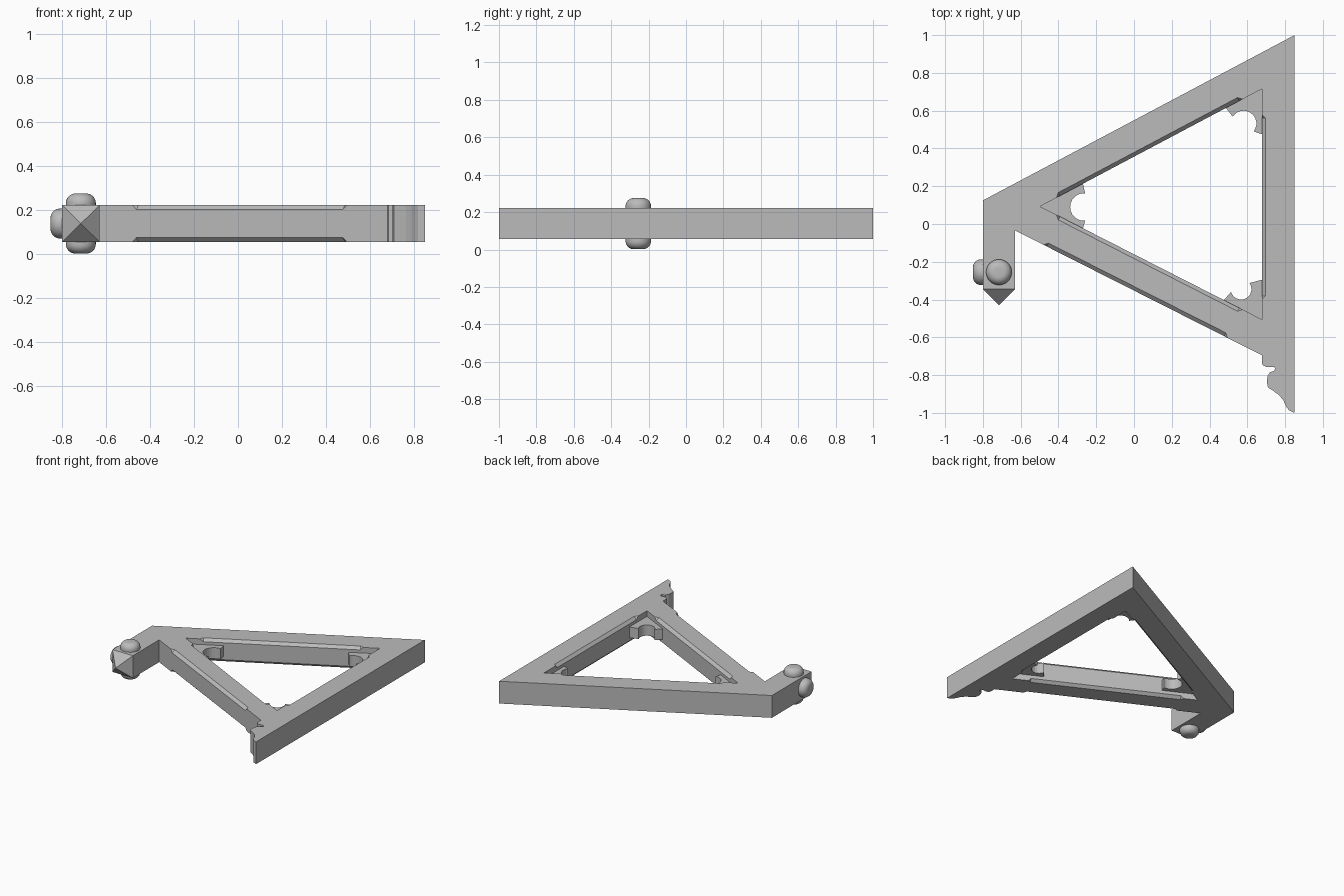
import bpy, bmesh, math
from mathutils import Vector

cube = bpy.data.objects.get("Cube")
if cube:
    bpy.data.objects.remove(cube, do_unlink=True)

BOTTOM, TOP = 0.055, 0.222
MID = (BOTTOM + TOP) / 2

grey = bpy.data.materials.new("plain grey")
grey.use_nodes = True
grey.diffuse_color = (0.5, 0.5, 0.5, 1)
grey.node_tree.nodes["Principled BSDF"].inputs["Base Color"].default_value = (0.5, 0.5, 0.5, 1)


def finish(name, bm):
    bmesh.ops.recalc_face_normals(bm, faces=bm.faces)
    mesh = bpy.data.meshes.new(name)
    bm.to_mesh(mesh)
    bm.free()
    mesh.materials.append(grey)
    obj = bpy.data.objects.new(name, mesh)
    bpy.context.collection.objects.link(obj)
    return obj


def prism(name, points, z0, z1):
    bm = bmesh.new()
    face = bm.faces.new([bm.verts.new((x, y, z0)) for x, y in points])
    new = bmesh.ops.extrude_face_region(bm, geom=[face])["geom"]
    verts = [v for v in new if isinstance(v, bmesh.types.BMVert)]
    bmesh.ops.translate(bm, verts=verts, vec=(0, 0, z1 - z0))
    return finish(name, bm)


def arc(center, radius, start, end, steps=12):
    angles = [math.radians(start + (end - start) * i / steps) for i in range(steps + 1)]
    return [(center[0] + radius * math.cos(a), center[1] + radius * math.sin(a)) for a in angles]


def carve(target, cutter):
    cutter.hide_render = True
    mod = target.modifiers.new("carve", "BOOLEAN")
    mod.operation = "DIFFERENCE"
    mod.solver = "EXACT"
    mod.object = cutter
    bpy.context.view_layer.objects.active = target
    bpy.ops.object.modifier_apply(modifier=mod.name)
    bpy.data.objects.remove(cutter, do_unlink=True)


def chamfer_bar(start, end, z, size=0.02):
    # Diamond bar with pointed ends, for stopped chamfers
    a, b = Vector((*start, z)), Vector((*end, z))
    along = (b - a).normalized()
    side = Vector((-along.y, along.x, 0)) * size
    up = Vector((0, 0, size))
    bm = bmesh.new()
    rings = [[bm.verts.new(p + d) for d in (side, up, -side, -up)]
             for p in (a + along * size, b - along * size)]
    tips = [bm.verts.new(a), bm.verts.new(b)]
    for i in range(4):
        j = (i + 1) % 4
        bm.faces.new((rings[0][i], rings[0][j], rings[1][j], rings[1][i]))
        for ring, tip in zip(rings, tips):
            bm.faces.new((ring[i], ring[j], tip))
    return finish("chamfer_cutter", bm)


# Triangular frame with front post and moulded foot
foot = [(0.677, -0.737), (0.684, -0.75), (0.7, -0.756), (0.742, -0.756), (0.747, -0.766),
        (0.742, -0.777), (0.72, -0.785), (0.707, -0.805), (0.703, -0.835), (0.709, -0.865),
        (0.735, -0.882), (0.765, -0.903), (0.79, -0.932), (0.805, -0.965), (0.82, -0.986),
        (0.85, -1.0)]
outline = [(0.85, 1.0), (-0.8, 0.125), (-0.8, -0.345), (-0.63, -0.345), (-0.63, -0.034),
           (0.677, -0.695)] + foot
frame = prism("bracket_frame", outline, BOTTOM, TOP)
apex, back, front = (-0.497, 0.093), (0.677, 0.715), (0.677, -0.505)
carve(frame, prism("opening_cutter", [apex, back, front], 0, 0.3))


def on_line(p, q, x):
    return (x, p[1] + (q[1] - p[1]) * (x - p[0]) / (q[0] - p[0]))


# Stopped chamfers on the top and bottom edges
chamfers = [(on_line(apex, back, -0.41), on_line(apex, back, 0.575)),
            (on_line(apex, front, -0.41), on_line(apex, front, 0.575)),
            ((0.677, 0.58), (0.677, -0.4)),
            (on_line((-0.63, -0.034), (0.677, -0.695), -0.48),
             on_line((-0.63, -0.034), (0.677, -0.695), 0.495))]
for start, end in chamfers:
    for z in (BOTTOM, TOP):
        carve(frame, chamfer_bar(start, end, z))

# Scalloped plates in the three inner corners
prism("apex_corner_plate", [apex, on_line(apex, back, -0.27)]
      + arc((-0.265, 0.09), 0.073, 85, 275) + [on_line(apex, front, -0.27)], 0.1, 0.18)
prism("back_corner_plate", [back, on_line(apex, back, 0.487)]
      + arc((0.58, 0.532), 0.068, 148, -38) + [(0.677, 0.475)], 0.1, 0.18)
prism("front_corner_plate", [front, on_line(apex, front, 0.476)]
      + arc((0.567, -0.345), 0.055, 195, 396) + [(0.677, -0.295)], 0.1, 0.18)

# Pointed end of the post
bm = bmesh.new()
base = [bm.verts.new((x, -0.345, z)) for x, z in
        ((-0.8, BOTTOM), (-0.63, BOTTOM), (-0.63, TOP), (-0.8, TOP))]
tip = bm.verts.new((-0.715, -0.43, MID))
for i in range(4):
    bm.faces.new((base[i], base[(i + 1) % 4], tip))
finish("post_point", bm)


# Rounded studs around the post
def stud(name, location, rotation):
    bm = bmesh.new()
    profile = [(0.068, 0)] + arc((0.025, 0.01), 0.043, 0, 90, 8) + [(0, 0.053)]
    verts = [bm.verts.new((r, 0, z)) for r, z in profile]
    edges = [bm.edges.new(pair) for pair in zip(verts, verts[1:])]
    bmesh.ops.spin(bm, geom=verts + edges, cent=(0, 0, 0), axis=(0, 0, 1),
                   angle=math.tau, steps=32)
    bmesh.ops.remove_doubles(bm, verts=bm.verts, dist=0.0001)
    obj = finish(name, bm)
    obj.location = location
    obj.rotation_euler = rotation
    for poly in obj.data.polygons:
        poly.use_smooth = True


stud("top_stud", (-0.715, -0.255, TOP), (0, 0, 0))
stud("bottom_stud", (-0.715, -0.255, BOTTOM), (math.pi, 0, 0))
stud("right_stud", (-0.8, -0.255, MID), (0, -math.pi / 2, 0))
